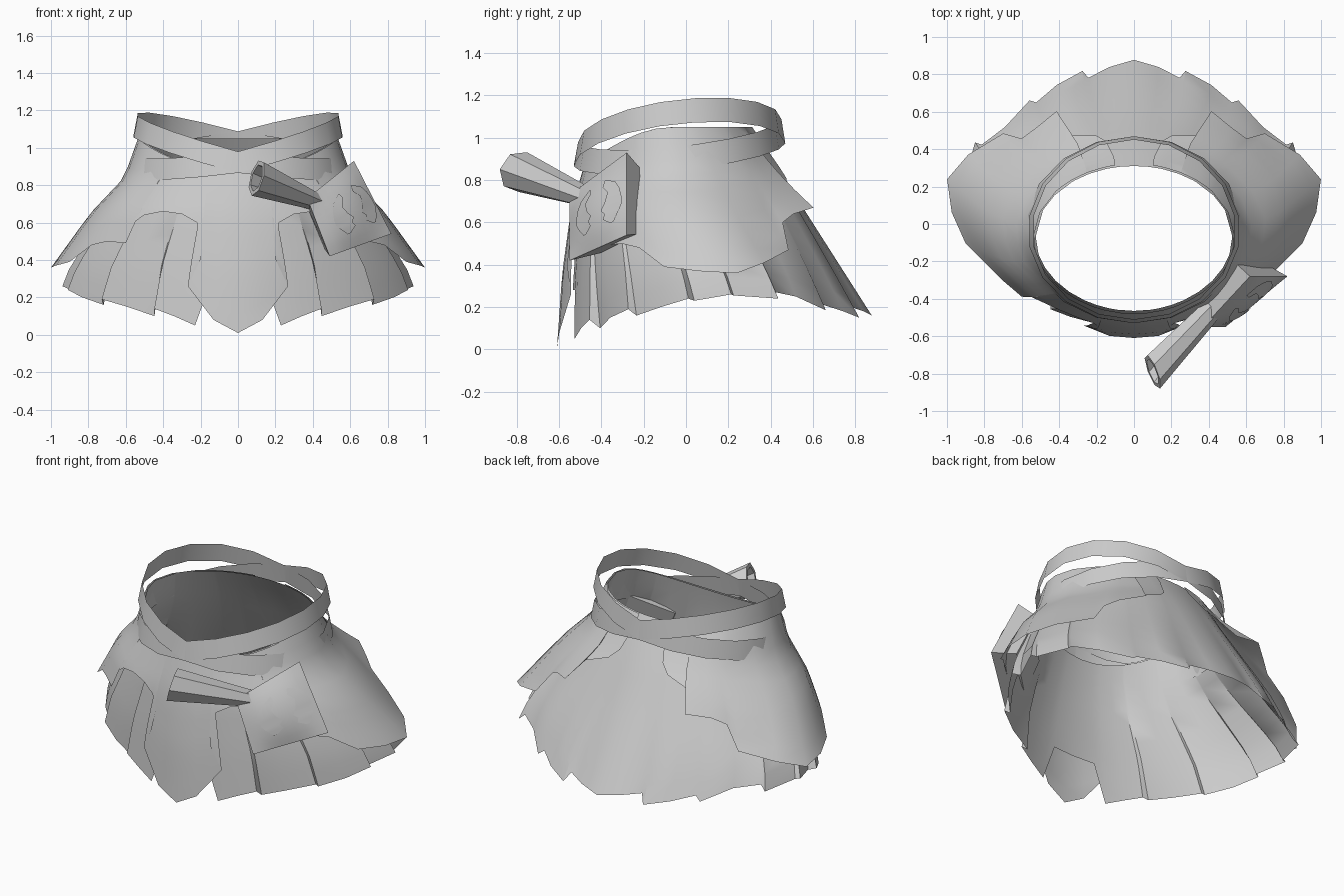
import bpy
from math import sin, cos, radians, pi
from mathutils import Vector

if "Cube" in bpy.data.objects:
    bpy.data.objects.remove(bpy.data.objects["Cube"])

grey = bpy.data.materials.new("plain_grey")
grey.use_nodes = True
grey.diffuse_color = (0.6, 0.6, 0.6, 1)
grey.node_tree.nodes["Principled BSDF"].inputs["Base Color"].default_value = (0.6, 0.6, 0.6, 1)


def loft(name, cols, closed=False, angle=35, mirror=False):
    """Surface through equally long columns of points."""
    n = len(cols[0])
    verts = [p for c in cols for p in c]
    faces = []
    for i in range(len(cols) if closed else len(cols) - 1):
        j = (i + 1) % len(cols)
        faces += [(i * n + k, j * n + k, j * n + k + 1, i * n + k + 1) for k in range(n - 1)]
    me = bpy.data.meshes.new(name)
    me.from_pydata(verts, [], faces)
    me.materials.append(grey)
    ob = bpy.data.objects.new(name, me)
    bpy.context.collection.objects.link(ob)
    if mirror:
        ob.modifiers.new("mirror", "MIRROR").use_clip = True
    bpy.ops.object.select_all(action="DESELECT")
    ob.select_set(True)
    bpy.context.view_layer.objects.active = ob
    bpy.ops.object.shade_smooth_by_angle(angle=radians(angle))
    return ob


# Body profiles: height, half width, front y, back y, y of the widest line
OUTER = [(1.05, .535, -.43, .32, -.07), (.84, .61, -.49, .46, -.03),
         (.65, .79, -.545, .58, .05), (.36, 1.0, -.585, .77, .22), (0, 1.2, -.61, .98, .35)]
INNER = [(1.05, .525, -.42, .31, -.07), (.84, .595, -.475, .45, -.03),
         (.65, .71, -.51, .565, .05), (.36, .90, -.53, .75, .18), (0, 1.04, -.55, .98, .3)]


def body(profile, a, z, out=0):
    """Point on the body at an angle from the front (degrees) and a height."""
    for p, q in zip(profile, profile[1:]):
        if z >= q[0]:
            break
    t = (p[0] - z) / (p[0] - q[0])
    w, f, b, cy = [m + (n - m) * t for m, n in zip(p[1:], q[1:])]
    s, c = sin(radians(a)), cos(radians(a))
    y = cy - (cy - f) * c if c > 0 else cy - (b - cy) * c
    return Vector((w * s + out * s if a % 180 else 0, y - out * c, z))


def skirt(name, profile, hem, rows=9):
    cols, top = [], 0
    for a, z, out in hem:
        top = max(top + .2, a) if a else 0
        rim = 1.05 - .17 * max(0, cos(radians(top))) ** 2
        cols.append([body(profile, top + (a - top) * k / rows, rim + (z - rim) * k / rows,
                          out * (k / rows) ** 2) for k in range(rows + 1)])
    return loft(name, cols, mirror=True)


# Ragged under skirt: folded panels in front, a notched hem behind
skirt("under_skirt", INNER, [
    (0, .28, 0), (9, .28, 0), (13, .05, 0), (20, .1, 0), (27, .14, 0), (28, .10, -.05),
    (38, .15, -.02), (49, .19, 0), (50, .16, -.04), (62, .2, -.02), (74, .24, 0),
    (75, .23, -.05), (90, .26, 0), (91, .255, -.03), (112, .24, -.03), (113, .27, -.05),
    (126, .25, -.09), (141, .185, -.08), (143, .21, -.09), (153, .18, -.06),
    (163, .15, -.04), (164.5, .2, -.05), (172, .18, -.02), (180, .16, 0)])

# Over skirt with front tongue, two arches and flared hip panels
skirt("over_skirt", OUTER, [
    (0, .01, 0), (6.5, .08, 0), (15, .26, -.02), (12, .4, 0), (12, .5, 0), (15.4, .6, 0),
    (22, .645, 0), (31, .66, 0), (39, .64, 0), (42.5, .6, 0), (41.5, .49, 0),
    (51, .5, 0), (59, .48, 0), (67, .39, 0), (79, .37, 0), (92, .36, 0), (110, .41, -.02),
    (129, .47, -.02), (134, .6, .01), (141, .64, .05), (152, .67, .11), (150, .75, .03),
    (162, .81, .02), (166, .86, .01), (169, .98, 0)])


# Two crossed hip belts, each riding high on one side and sunk in on the other
def belt(name, side):
    cols = []
    for i in range(18):
        a = 2 * pi * i / 18
        s, c = sin(a), cos(a)
        x = (.575 if s > 0 else .555) * s
        y = -.04 - (.48 if c > 0 else .5) * c
        z = .98 + .11 * y - (.13 if s > 0 else .265) * x
        cols.append([(side * x * g, y * g, z + h) for g, h in ((.98, .057), (1.02, -.057))])
    loft(name, cols, closed=True)


belt("belt_high_right", 1)
belt("belt_high_left", -1)

# Hip pouch: a padded quadrilateral
TL, TR = Vector((.37, -.55, .73)), Vector((.62, -.28, .93))
BL, BR = Vector((.49, -.55, .42)), Vector((.82, -.28, .54))
NORMAL = (TR - TL).cross(TL - BL).normalized()
if NORMAL.y > 0:
    NORMAL = -NORMAL


def pad(u, v, lift=0):
    p = TL.lerp(TR, u).lerp(BL.lerp(BR, u), v)
    puff = .04 * (1 - (2 * u - 1) ** 2) * (1 - (2 * v - 1) ** 2)
    return p + NORMAL * (puff + lift)


N = 8
loft("pouch_front", [[pad(i / N, k / N) for k in range(N + 1)] for i in range(N + 1)])
ring = [(0, 0), (1, 0), (1, 1), (0, 1)]
inset = [(.2 + .72 * u, .1 + .78 * v) for u, v in ring]
loft("pouch_sides", [[pad(*p), pad(*q, -.13)] for p, q in zip(ring, inset)], closed=True)
loft("pouch_back", [[pad(*inset[i], -.13) for i in pair] for pair in ((0, 3), (1, 2))])

# Two curled leaf plates on the pouch
LEAF = [(-.3, -.10, -.08), (-.22, -.12, .06), (-.12, -.04, .12), (0, -.08, .15),
        (.08, -.14, .15), (.14, -.09, .12), (.2, -.12, .08), (.27, -.02, .03)]
for name, cu, side in (("leaf_front", .36, -1), ("leaf_rear", .8, 1)):
    loft(name, [[pad(cu + side * r[j], .52 + r[0], .007) for r in LEAF] for j in (1, 2)])

# Flared hollow scroll tucked in beside the pouch
A, B = Vector((.1, -.79, .84)), Vector((.42, -.45, .71))
axis = (B - A).normalized()
across = axis.cross(Vector((0, 0, 1))).normalized()
up = across.cross(axis)
cols = []
for i in range(7):
    a = 2 * pi * i / 7
    mouth = across * cos(a) * .09 + up * sin(a) * .1 - axis * (.04 * cos(a))
    neck = across * cos(a) * .06 + up * sin(a) * .045
    cols.append([B + neck, A + mouth, A + mouth * .75, B + neck * .6])
loft("scroll", cols, closed=True, angle=30)
